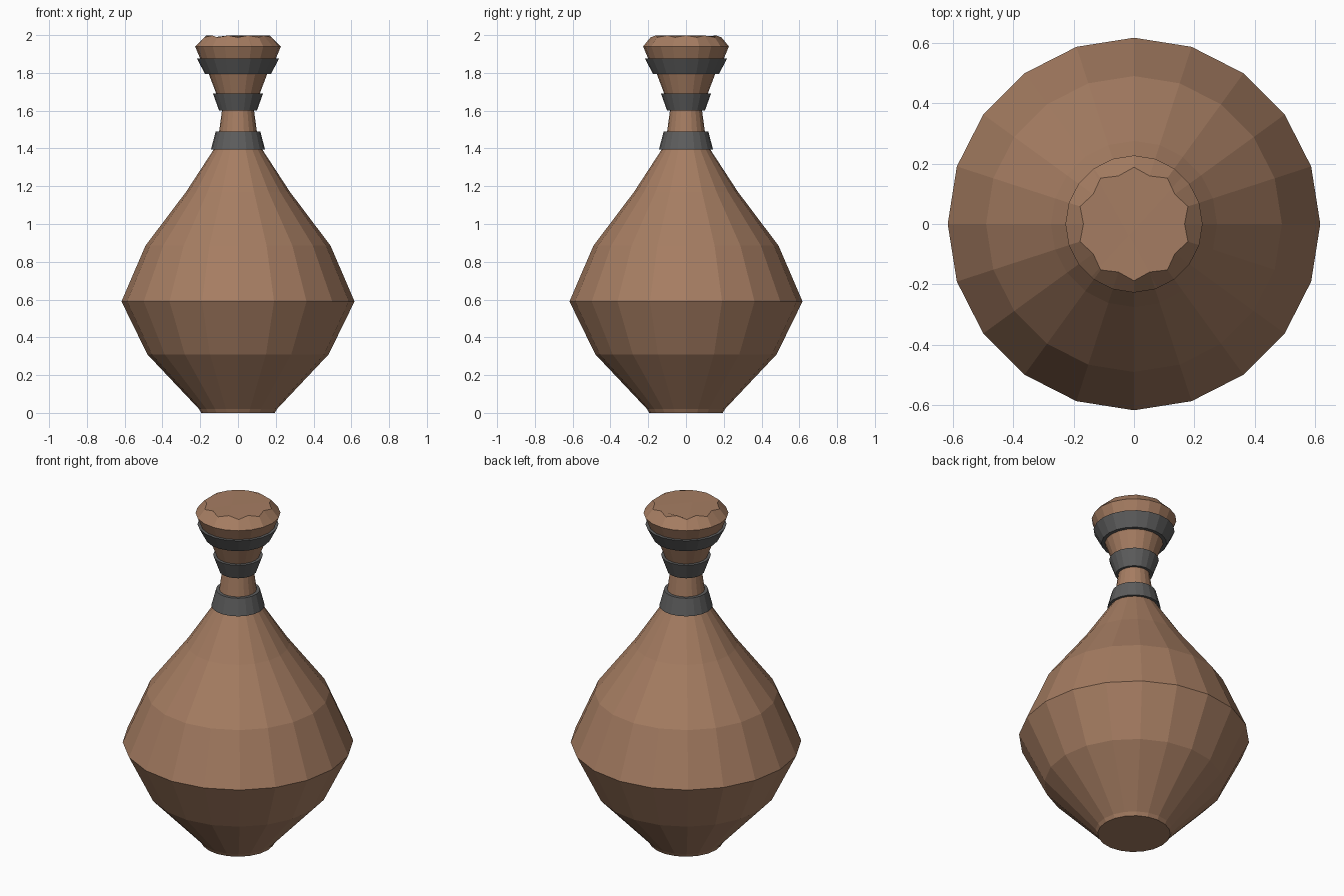
import bpy, bmesh, math
from mathutils import Vector

if "Cube" in bpy.data.objects:
    bpy.data.objects.remove(bpy.data.objects["Cube"])

SIDES = 20


def material(name, rgb):
    m = bpy.data.materials.new(name)
    m.diffuse_color = (*rgb, 1)
    m.use_nodes = True
    m.node_tree.nodes["Principled BSDF"].inputs["Base Color"].default_value = m.diffuse_color
    return m


def lathe(profile, scallop=False):
    """Closed solid of revolution; scallop dents every other vertex of the last ring."""
    bm = bmesh.new()
    rings = []
    for k, (r, z) in enumerate(profile):
        ring = []
        for i in range(SIDES):
            a = 2 * math.pi * i / SIDES
            rr, zz = r, z
            if scallop and k == len(profile) - 1 and i % 2 == 0:
                rr, zz = r * 0.89, z + 0.01
            ring.append(bm.verts.new((rr * math.cos(a), rr * math.sin(a), zz)))
        rings.append(ring)
    for lo, hi in zip(rings, rings[1:]):
        for i in range(SIDES):
            j = (i + 1) % SIDES
            bm.faces.new((lo[i], lo[j], hi[j], hi[i]))
    bm.faces.new(rings[0][::-1])
    bm.faces.new(rings[-1])
    return bm


def cut(bm, point, normal):
    """Break a solid along a plane into two capped pieces."""
    pieces = []
    for flip in (False, True):
        b = bm.copy()
        res = bmesh.ops.bisect_plane(
            b, geom=b.verts[:] + b.edges[:] + b.faces[:], dist=1e-5,
            plane_co=point, plane_no=normal, clear_inner=flip, clear_outer=not flip)
        edges = [e for e in res["geom_cut"] if isinstance(e, bmesh.types.BMEdge)]
        bmesh.ops.edgeloop_fill(b, edges=edges)
        bmesh.ops.recalc_face_normals(b, faces=b.faces[:])
        pieces.append(b)
    bm.free()
    return pieces


def upright(p, q):
    """Upright plane through two points seen from the top."""
    return (p[0], p[1], 0), Vector((p[1] - q[1], q[0] - p[0], 0)).normalized()


def cut_all(pieces, *planes):
    for co, no in planes:
        pieces = [half for p in pieces for half in cut(p, co, no)]
    return pieces


def finish(name, pieces, mat):
    for b in pieces:
        me = bpy.data.meshes.new(name)
        b.to_mesh(me)
        b.free()
        me.materials.append(mat)
        bpy.context.collection.objects.link(bpy.data.objects.new(name, me))


clay = material("clay", (0.38, 0.205, 0.122))
iron = material("iron", (0.11, 0.11, 0.11))

# Cracked bottle body, from foot to lip
body = lathe([(0.195, 0), (0.206, 0.02), (0.48, 0.31), (0.617, 0.59), (0.49, 0.885),
              (0.275, 1.17), (0.125, 1.4), (0.10, 1.49), (0.085, 1.6), (0.115, 1.69),
              (0.153, 1.79), (0.20, 1.875), (0.227, 1.94), (0.188, 1.988)], scallop=True)
lower, neck = cut(body, (0, 0, 1.54), Vector((0, 0, 1)))
rest, shoulder = cut(lower, (0, 0, 0.79), Vector((0.22, 0.35, 1)).normalized())
base, belly = cut(rest, (0.1, -0.5, 0.40), Vector((-0.4, -0.25, 1)).normalized())

finish("neck_shard", cut_all([neck], upright((-0.12, 0.15), (0.05, -0.16)),
                             upright((-0.10, -0.13), (0.09, 0.08))), clay)
finish("shoulder_shard", cut_all([shoulder], upright((-0.27, 0.41), (0.40, -0.30)),
                                 upright((-0.40, -0.13), (0.48, 0.04))), clay)
finish("belly_shard", [belly], clay)
finish("base_shard", cut_all([base], ((-0.08, -0.2, 0.05), Vector((1, -0.25, -0.5)).normalized())), clay)

# Flared metal bands round the neck
for name, r0, z0, r1, z1 in (("lower_band", 0.143, 1.395, 0.118, 1.49),
                             ("middle_band", 0.10, 1.60, 0.133, 1.692),
                             ("upper_band", 0.175, 1.795, 0.217, 1.875)):
    finish(name, [lathe([(r0, z0), (r1, z1)])], iron)
